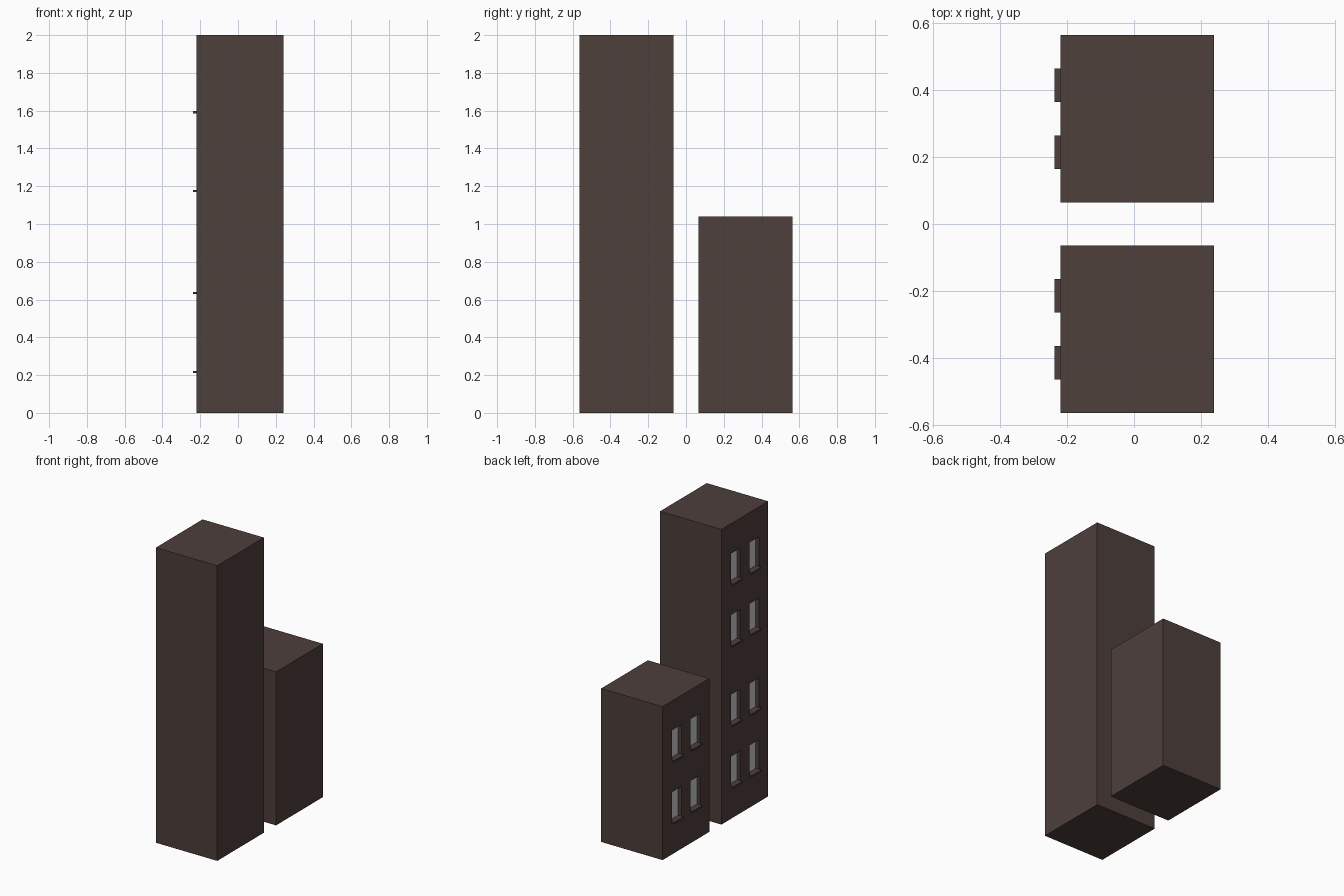
import bpy, bmesh
from mathutils import Vector

if "Cube" in bpy.data.objects:
    bpy.data.objects.remove(bpy.data.objects["Cube"])

X0, X1 = -0.22, 0.24           # window wall and plain wall
DEPTH, WIN_W, WIN_H = 0.023, 0.10, 0.20
SILL_OUT, SILL_T = 0.018, 0.011
ROWS = [0.222, 0.641, 1.181, 1.597]   # bottoms of the window openings

brown = bpy.data.materials.new("brown_wall")
brown.diffuse_color = (0.075, 0.050, 0.044, 1)
brown.use_nodes = True
brown.node_tree.nodes["Principled BSDF"].inputs["Base Color"].default_value = brown.diffuse_color


def add_object(name, bm, mat=None):
    bmesh.ops.recalc_face_normals(bm, faces=bm.faces[:])
    mesh = bpy.data.meshes.new(name)
    bm.to_mesh(mesh)
    bm.free()
    if mat:
        mesh.materials.append(mat)
    obj = bpy.data.objects.new(name, mesh)
    bpy.context.collection.objects.link(obj)
    return obj


def box(bm, lo, hi):
    lo, hi = Vector(lo), Vector(hi)
    verts = bmesh.ops.create_cube(bm, size=1)["verts"]
    for v in verts:
        v.co = [(lo[i] + hi[i]) / 2 + v.co[i] * (hi[i] - lo[i]) for i in range(3)]


def building(name, y0, height, rows):
    y1 = y0 + 0.5
    cols = [y0 + 0.1, y0 + 0.3]
    openings = [(y, z) for y in cols for z in rows]

    # Walls: cut a grid into the window wall only
    bm = bmesh.new()
    box(bm, (X0, y0, 0), (X1, y1, height))
    cuts = [((0, y + d, 0), (0, 1, 0)) for y in cols for d in (0, WIN_W)]
    cuts += [((0, 0, z + d), (0, 0, 1)) for z in rows for d in (0, WIN_H)]

    def wall_faces():
        return [f for f in bm.faces if abs(f.calc_center_median().x - X0) < 1e-5]

    for co, no in cuts:
        faces = wall_faces()
        edges = list({e for f in faces for e in f.edges})
        verts = list({v for f in faces for v in f.verts})
        bmesh.ops.bisect_plane(bm, geom=verts + edges + faces, plane_co=co, plane_no=no)

    # Window reveals: push openings in, leaving the back open for the panes
    def is_window(c):
        return any(y < c.y < y + WIN_W and z < c.z < z + WIN_H for y, z in openings)

    windows = [f for f in wall_faces() if is_window(f.calc_center_median())]
    res = bmesh.ops.extrude_discrete_faces(bm, faces=windows)
    backs = res["faces"]
    for f in backs:
        for v in f.verts:
            v.co.x += DEPTH
    bmesh.ops.recalc_face_normals(bm, faces=bm.faces[:])
    bmesh.ops.delete(bm, geom=backs, context='FACES_ONLY')
    add_object(name + "_walls", bm, brown)

    # Window panes
    bm = bmesh.new()
    for y, z in openings:
        x = X0 + DEPTH
        corners = [(x, y, z), (x, y, z + WIN_H), (x, y + WIN_W, z + WIN_H), (x, y + WIN_W, z)]
        f = bm.faces.new([bm.verts.new(c) for c in corners])
        f.normal_update()
    panes = add_object(name + "_window_panes", bm)
    if panes.data.polygons[0].normal.x > 0:
        panes.data.flip_normals()

    # Window sills
    bm = bmesh.new()
    for y, z in openings:
        box(bm, (X0 - SILL_OUT, y, z - SILL_T), (X0, y + WIN_W, z))
    add_object(name + "_window_sills", bm, brown)


building("tall_tower", -0.565, 2.0, ROWS)
building("short_tower", 0.065, 1.04, ROWS[:2])
